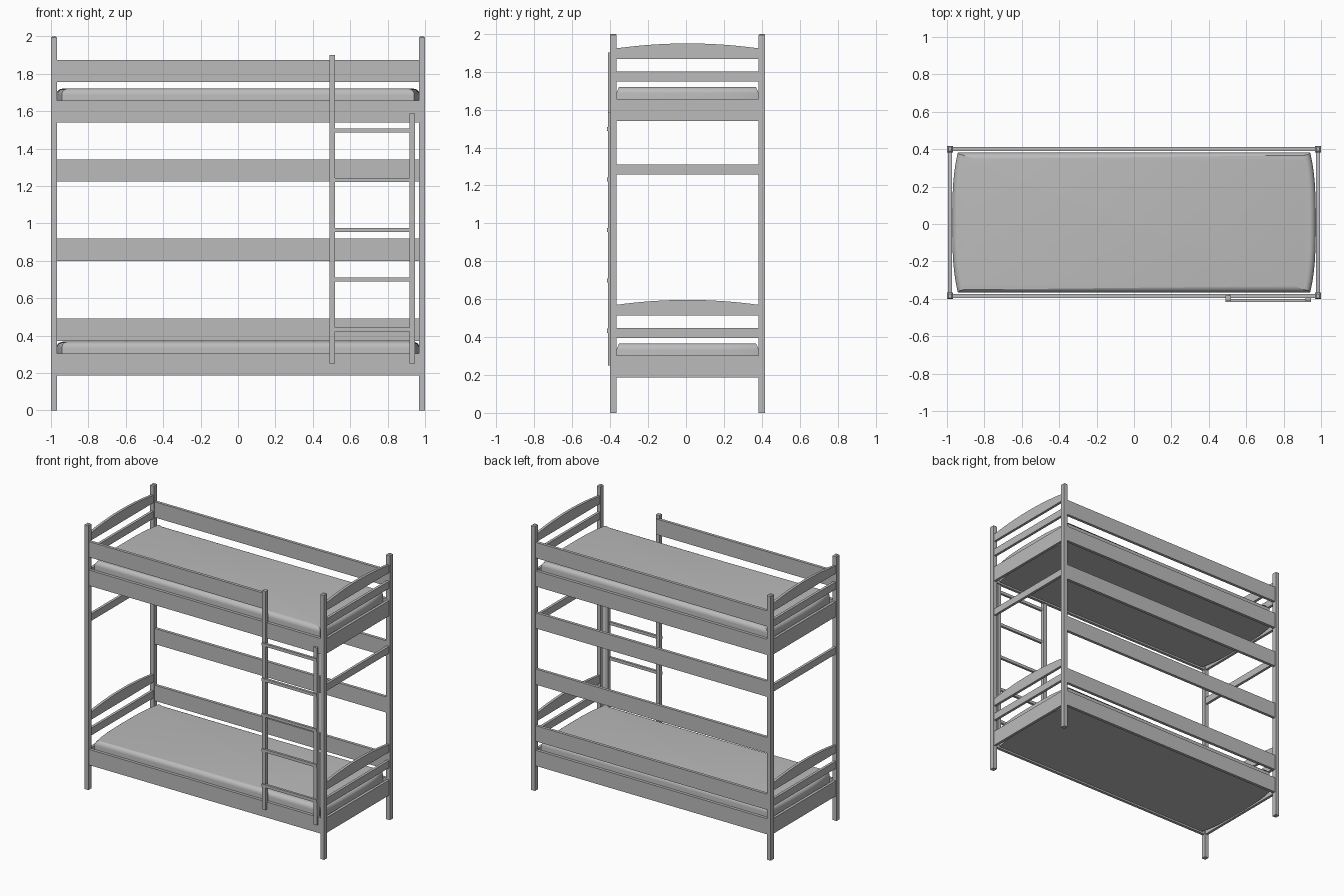
import bpy, bmesh, math

if "Cube" in bpy.data.objects:
    bpy.data.objects.remove(bpy.data.objects["Cube"], do_unlink=True)

grey = bpy.data.materials.new("plain grey")
grey.use_nodes = True
COLOUR = (0.5, 0.5, 0.5, 1)
grey.diffuse_color = COLOUR
grey.node_tree.nodes["Principled BSDF"].inputs["Base Color"].default_value = COLOUR

CY = 0.008                    # bed centre in y; the ladder overhangs the front
POST_X, POST_Y = 0.984, 0.392  # post centres
THICK = 0.022                 # board thickness


def finish(name, bm):
    bmesh.ops.recalc_face_normals(bm, faces=bm.faces)
    mesh = bpy.data.meshes.new(name)
    bm.to_mesh(mesh)
    bm.free()
    mesh.materials.append(grey)
    obj = bpy.data.objects.new(name, mesh)
    bpy.context.collection.objects.link(obj)
    return obj


def prism(name, outline, step):
    """Extrude a closed outline of 3D points along a vector."""
    bm = bmesh.new()
    face = bm.faces.new([bm.verts.new(p) for p in outline])
    new = bmesh.ops.extrude_face_region(bm, geom=[face])["geom"]
    bmesh.ops.translate(bm, vec=step, verts=[v for v in new if isinstance(v, bmesh.types.BMVert)])
    return finish(name, bm)


def box(name, x0, x1, y0, y1, z0, z1):
    return prism(name, [(x0, y0, z0), (x1, y0, z0), (x1, y1, z0), (x0, y1, z0)], (0, 0, z1 - z0))


def long_board(name, side, z0, z1, x1=POST_X - 0.01):
    y = CY + side * POST_Y
    box(name, -POST_X + 0.01, x1, y - THICK / 2, y + THICK / 2, z0, z1)


def end_board(name, side, z0, z1, rise=0):
    """Board across an end; rise gives the top edge a shallow arch."""
    half = POST_Y - 0.016
    n = 16 if rise else 1
    x = side * POST_X - 0.01
    outline = [(x, CY - half, z0), (x, CY + half, z0)]
    for i in range(n + 1):
        t = 1 - 2 * i / n
        outline.append((x, CY + half * t, z1 + rise * (1 - t * t)))
    prism(name, outline, (0.02, 0, 0))


def mattress(name, z0, z1):
    """Slab with bulging ends and a softly rounded upper edge."""
    half, n = 0.374, 16
    ts = [math.sin(math.pi * (i / n - 0.5)) for i in range(n + 1)]
    end = [(0.942 + 0.03 * (1 - abs(t) ** 3), half * t) for t in ts]
    outline = [(x, CY + y, z0) for x, y in end] + [(-x, CY - y, z0) for x, y in end]
    obj = prism(name, outline, (0, 0, z1 - z0))
    bm = bmesh.new()
    bm.from_mesh(obj.data)
    rim = [e for e in bm.edges if all(v.co.z > z1 - 0.001 for v in e.verts)]
    bmesh.ops.bevel(bm, geom=rim, offset=0.035, segments=6, profile=0.5, affect='EDGES')
    bm.to_mesh(obj.data)
    bm.free()
    bpy.ops.object.select_all(action='DESELECT')
    obj.select_set(True)
    bpy.context.view_layer.objects.active = obj
    bpy.ops.object.shade_smooth_by_angle(angle=math.radians(40))


# Corner posts with chamfered tops
for sx, lr in ((1, "left"), (-1, "right")):
    for sy, fb in ((-1, "front"), (1, "back")):
        x, y = sx * POST_X, CY + sy * POST_Y
        post = box(f"{fb}_{lr}_post", x - 0.016, x + 0.016, y - 0.018, y + 0.018, 0, 2)
        bm = bmesh.new()
        bm.from_mesh(post.data)
        top = [e for e in bm.edges if all(v.co.z > 1.9 for v in e.verts)]
        bmesh.ops.bevel(bm, geom=top, offset=0.007, segments=1, affect='EDGES')
        bm.to_mesh(post.data)
        bm.free()

# Bed frames and mattresses
for level, z in (("lower", 0.187), ("upper", 1.54)):
    long_board(f"{level}_front_side_board", -1, z, z + 0.118)
    long_board(f"{level}_back_side_board", 1, z, z + 0.118)
    mattress(f"{level}_mattress", z + 0.008, z + 0.18)
    for sx, lr in ((1, "left"), (-1, "right")):
        end_board(f"{level}_{lr}_end_board", sx, z, z + 0.115)
        end_board(f"{level}_{lr}_end_bar", sx, z + 0.207, z + 0.262)
        end_board(f"{level}_{lr}_arched_headboard", sx, z + 0.326, z + 0.383, 0.026)

# Guard rails on the long sides and middle rails on the ends
for i, z in enumerate((0.372, 0.8, 1.224, 1.755)):
    long_board(f"back_rail_{i + 1}", 1, z, z + 0.118)
long_board("front_guard_rail", -1, 1.755, 1.873, 0.51)
for sx, lr in ((1, "left"), (-1, "right")):
    end_board(f"{lr}_middle_rail", sx, 1.258, 1.31)

# Ladder
for name, x, top in (("inner", 0.49, 1.9), ("outer", 0.917, 1.588)):
    box(f"ladder_{name}_stile", x, x + 0.029, -0.411, -0.382, 0.25, top)
for i in range(5):
    z = 0.433 + i * 0.266
    box(f"ladder_rung_{i + 1}", 0.49, 0.946, -0.418, -0.4, z - 0.011, z + 0.011)
